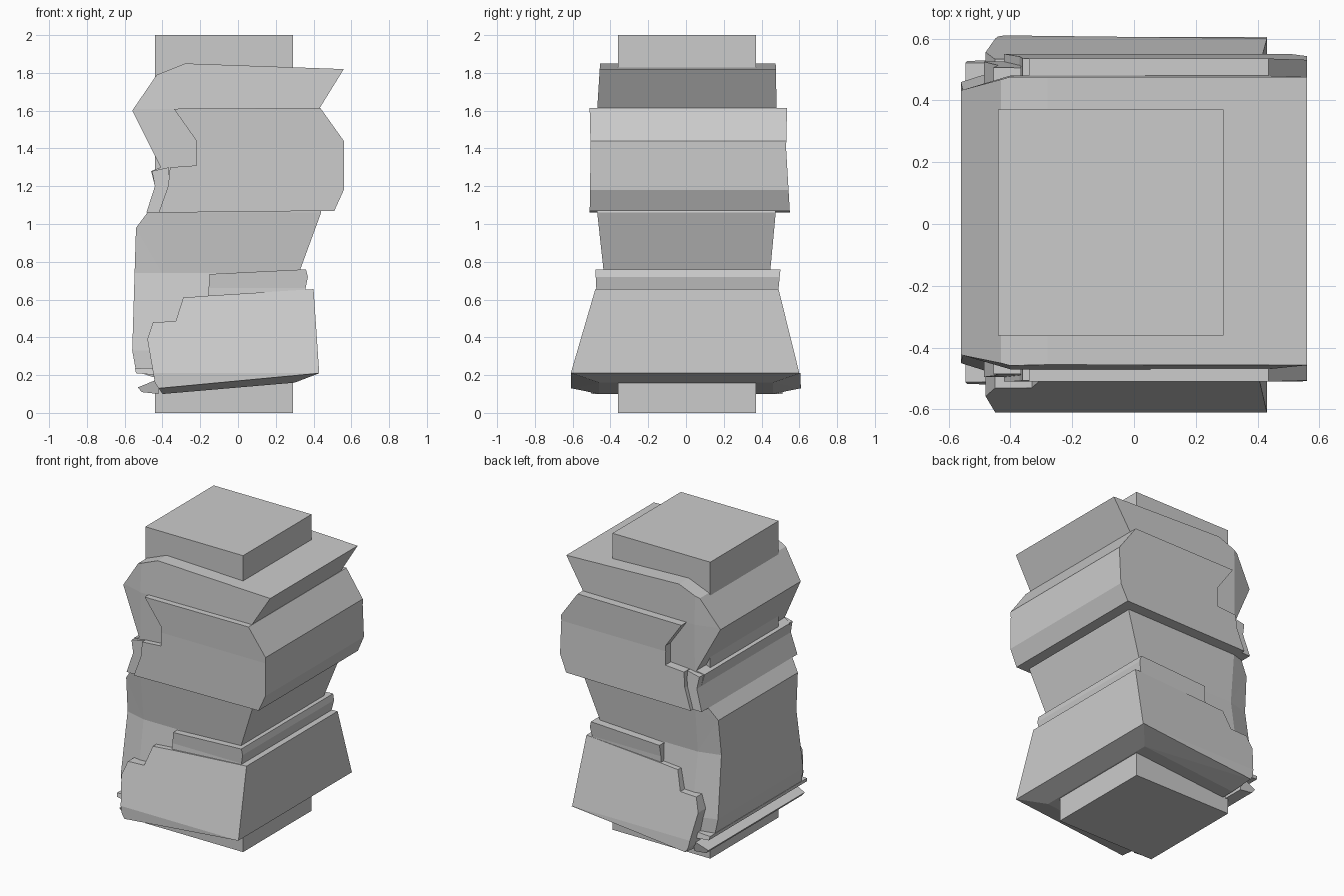
import bpy, bmesh

if "Cube" in bpy.data.objects:
    bpy.data.objects.remove(bpy.data.objects["Cube"])

grey = bpy.data.materials.new("light grey")
grey.diffuse_color = (0.6, 0.6, 0.6, 1)
grey.use_nodes = True
grey.node_tree.nodes["Principled BSDF"].inputs["Base Color"].default_value = grey.diffuse_color


def finish(name, bm):
    bmesh.ops.recalc_face_normals(bm, faces=bm.faces[:])
    mesh = bpy.data.meshes.new(name)
    bm.to_mesh(mesh)
    bm.free()
    mesh.materials.append(grey)
    obj = bpy.data.objects.new(name, mesh)
    bpy.context.collection.objects.link(obj)
    return obj


def lookup(z, table):
    """Front and back depth at height z; table rows are (z, front, back)."""
    if z <= table[0][0]:
        return table[0][1:]
    for a, b in zip(table, table[1:]):
        if z <= b[0]:
            t = (z - a[0]) / (b[0] - a[0])
            return tuple(a[i] + t * (b[i] - a[i]) for i in (1, 2))
    return table[-1][1:]


def prism(name, profile, depth, corner=1.0):
    """Side outline run from front to back, with depth changing by height."""
    bm = bmesh.new()
    rings = [[bm.verts.new((x, y, z)) for x, z in profile] for y in (-1, 1)]
    n = len(profile)
    bm.faces.new(rings[0])
    bm.faces.new(rings[1])
    for i in range(n):
        j = (i + 1) % n
        bm.faces.new((rings[0][i], rings[0][j], rings[1][j], rings[1][i]))
    cuts = [((0, 0, row[0]), (0, 0, 1)) for row in depth]
    if corner < 1:
        cuts.append(((-0.40, 0, 0), (1, 0, 0)))
    for co, no in cuts:
        bmesh.ops.bisect_plane(bm, geom=bm.verts[:] + bm.edges[:] + bm.faces[:],
                               plane_co=co, plane_no=no, dist=1e-5)
    for v in bm.verts:
        front, back = lookup(v.co.z, depth)
        k = 1.0
        if v.co.x < -0.40:
            k = 1 - (1 - corner) * (-0.40 - v.co.x) / 0.16
        v.co.y = (front if v.co.y < 0 else back) * k
    bmesh.ops.triangulate(bm, faces=[f for f in bm.faces if len(f.verts) > 4])
    return finish(name, bm)


def hull(name, points):
    bm = bmesh.new()
    for p in points:
        bm.verts.new(p)
    bmesh.ops.convex_hull(bm, input=bm.verts[:])
    bmesh.ops.dissolve_limit(bm, angle_limit=0.01, verts=bm.verts[:], edges=bm.edges[:])
    return finish(name, bm)


# Square post through the middle
hull("core_post", [(x, y, z) for x in (-0.44, 0.29) for y in (-0.36, 0.37) for z in (0, 2)])

# Main body with waist and left-hand notches
prism("body", [
    (-0.28, 1.85), (0.56, 1.82), (0.43, 1.61), (0.43, 1.10), (0.44, 1.06),
    (0.33, 0.76), (0.33, 0.25), (-0.42, 0.18), (-0.54, 0.22), (-0.56, 0.33),
    (-0.54, 0.98), (-0.48, 1.06), (-0.44, 1.20), (-0.46, 1.28), (-0.41, 1.30),
    (-0.56, 1.60), (-0.43, 1.79)],
    [(0.18, -0.50, 0.51), (0.33, -0.50, 0.51), (0.74, -0.435, 0.445),
     (1.06, -0.47, 0.475), (1.61, -0.47, 0.48), (1.85, -0.455, 0.475)], corner=0.9)

# Upper wrap
prism("upper_wrap", [
    (-0.34, 1.61), (0.435, 1.615), (0.56, 1.44), (0.56, 1.18), (0.51, 1.07),
    (-0.42, 1.06), (-0.37, 1.20), (-0.36, 1.30), (-0.22, 1.31), (-0.22, 1.44)],
    [(1.06, -0.51, 0.55), (1.40, -0.505, 0.53), (1.61, -0.51, 0.535)])

# Small block at the lower left end of the wrap
prism("wrap_end", [(-0.455, 1.28), (-0.365, 1.30), (-0.365, 1.20), (-0.41, 1.06), (-0.485, 1.06),
                   (-0.44, 1.20)],
      [(1.06, -0.495, 0.525), (1.30, -0.485, 0.505)])

# Upper step of the hip
prism("hip_step", [(-0.15, 0.735), (0.36, 0.76), (0.37, 0.72), (0.35, 0.62), (-0.16, 0.60)],
      [(0.60, -0.48, 0.49), (0.66, -0.475, 0.49), (0.76, -0.48, 0.50)])

# Flared hip with stepped left edge
prism("hip", [
    (-0.16, 0.62), (0.40, 0.655), (0.43, 0.21), (-0.42, 0.13), (-0.44, 0.16),
    (-0.48, 0.39), (-0.45, 0.48), (-0.33, 0.485), (-0.29, 0.61)],
    [(0.13, -0.61, 0.61), (0.21, -0.61, 0.60), (0.655, -0.48, 0.49)])

# Tapered underside
hull("underside", [(x, s * w, z) for s in (-1, 1) for x, w, z in (
    (0.43, 0.605, 0.21), (-0.42, 0.605, 0.13), (0.30, 0.46, 0.16), (-0.40, 0.46, 0.10))])

# Overlapping strips along the lower left edge
prism("left_upper_strip", [(-0.545, 0.235), (-0.43, 0.24), (-0.43, 0.20), (-0.54, 0.21)],
      [(0.20, -0.52, 0.53), (0.24, -0.51, 0.52)])
prism("left_lower_strip", [(-0.53, 0.135), (-0.42, 0.18), (-0.42, 0.10), (-0.51, 0.11)],
      [(0.10, -0.50, 0.51), (0.18, -0.52, 0.53)])
